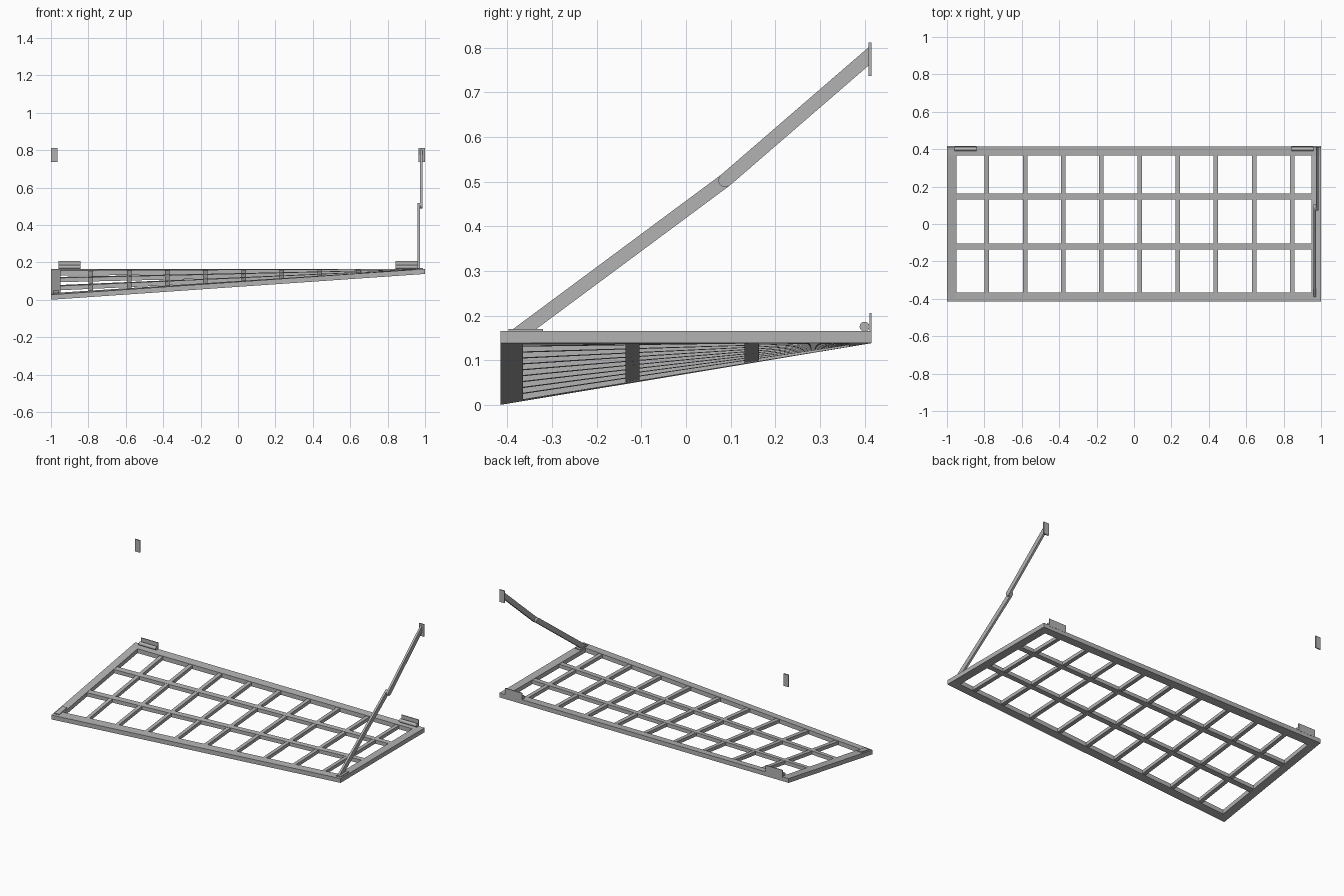
import bpy, bmesh, math
from mathutils import Vector

cube = bpy.data.objects.get("Cube")
if cube:
    bpy.data.objects.remove(cube, do_unlink=True)

steel = bpy.data.materials.new("grey_steel")
steel.use_nodes = True
GREY = (0.45, 0.45, 0.45, 1)
steel.diffuse_color = GREY
steel.node_tree.nodes["Principled BSDF"].inputs["Base Color"].default_value = GREY

W, D = 1.0, 0.415          # half width and half depth of the frame
BOTTOM, TOP = 0.138, 0.165  # level part of the frame
RAIL = 0.05


def sag(co):
    """The front right-hand corner hangs down, twisting the whole frame."""
    u, v = (W - co.x) / (2 * W), (D - co.y) / (2 * D)
    return Vector((co.x, co.y, co.z - BOTTOM * u * v))


def finish(name, bm):
    bmesh.ops.recalc_face_normals(bm, faces=bm.faces)
    mesh = bpy.data.meshes.new(name)
    bm.to_mesh(mesh)
    bm.free()
    mesh.materials.append(steel)
    obj = bpy.data.objects.new(name, mesh)
    bpy.context.collection.objects.link(obj)
    return obj


def box(name, xs, ys, zs, twist=False):
    bm = bmesh.new()
    bmesh.ops.create_cube(bm, size=1)
    for v in bm.verts:
        v.co = Vector([sum(r) / 2 + c * (r[1] - r[0]) for c, r in zip(v.co, (xs, ys, zs))])
        if twist:
            v.co = sag(v.co)
    return finish(name, bm)


def side_profile(name, points, x0, x1):
    """Extrude a (y, z) outline along x."""
    bm = bmesh.new()
    face = bm.faces.new([bm.verts.new((x0, y, z)) for y, z in points])
    new = bmesh.ops.extrude_face_region(bm, geom=[face])["geom"]
    bmesh.ops.translate(bm, vec=(x1 - x0, 0, 0),
                        verts=[g for g in new if isinstance(g, bmesh.types.BMVert)])
    return finish(name, bm)


def round_end(centre, angle, radius, steps=8):
    """Half circle that closes a bar pointing along angle."""
    return [(centre[0] + radius * math.cos(a), centre[1] + radius * math.sin(a))
            for a in (angle - math.pi / 2 + math.pi * i / steps for i in range(steps + 1))]


# Outer frame
box("front_rail", (-W, W), (-D, -D + RAIL), (BOTTOM, TOP), True)
box("back_rail", (-W, W), (D - RAIL, D), (BOTTOM, TOP), True)
for side, s in (("left", 1), ("right", -1)):
    xs = sorted((s * W, s * (W - RAIL)))
    box(side + "_rail", xs, (-D + RAIL, D - RAIL), (BOTTOM, TOP), True)

# Lattice inside the frame
inner_x, inner_y = W - RAIL, D - RAIL
for i, y in enumerate((-0.12, 0.147)):
    box(f"long_bar_{i + 1}", (-inner_x, inner_x), (y - 0.016, y + 0.016),
        (BOTTOM + 0.002, TOP - 0.002), True)
for i in range(9):
    x = 0.03 + (i - 4) * 0.204
    box(f"cross_bar_{i + 1}", (x - 0.012, x + 0.012), (-inner_y, inner_y),
        (BOTTOM + 0.003, TOP - 0.003), True)

for side, s in (("left", 1), ("right", -1)):
    # Hinge: barrel on the back rail with an upright leaf
    xs = sorted((s * 0.842, s * 0.96))
    barrel = [(0.4 + 0.011 * math.cos(a), 0.175 + 0.011 * math.sin(a))
              for a in (math.tau * i / 20 for i in range(20))]
    obj = side_profile(side + "_hinge_barrel", barrel, *xs)
    for p in obj.data.polygons:
        p.use_smooth = len(p.vertices) == 4
    box(side + "_hinge_leaf", xs, (0.411, 0.416), (TOP - 0.005, 0.206))
    # Wall plate and foot plate for the stay
    box(side + "_wall_plate", sorted((s * 0.965, s * W)), (0.409, 0.416), (0.736, 0.812))
    box(side + "_foot_plate", sorted((s * 0.957, s * 0.99)), (-0.398, -0.32),
        (TOP - 0.002, TOP + 0.005), True)

# Folding stay on the left side
HALF = 0.0155
joint = Vector((0.088, 0.503))
foot = Vector((-0.365, TOP + 0.002))
head = Vector((0.412, 0.783))

low = math.atan2(*(joint - foot).yx)
cut = HALF / math.sin(low)
side_profile("lower_stay", [(foot.x - cut, foot.y), (foot.x + cut, foot.y)]
             + round_end(joint, low, HALF), 0.961, 0.974)

high = math.atan2(*(head - joint).yx)
rise = HALF / math.cos(high)
side_profile("upper_stay", [(head.x, head.y - rise), (head.x, head.y + rise)]
             + round_end(joint, high + math.pi, HALF), 0.974, 0.987)
